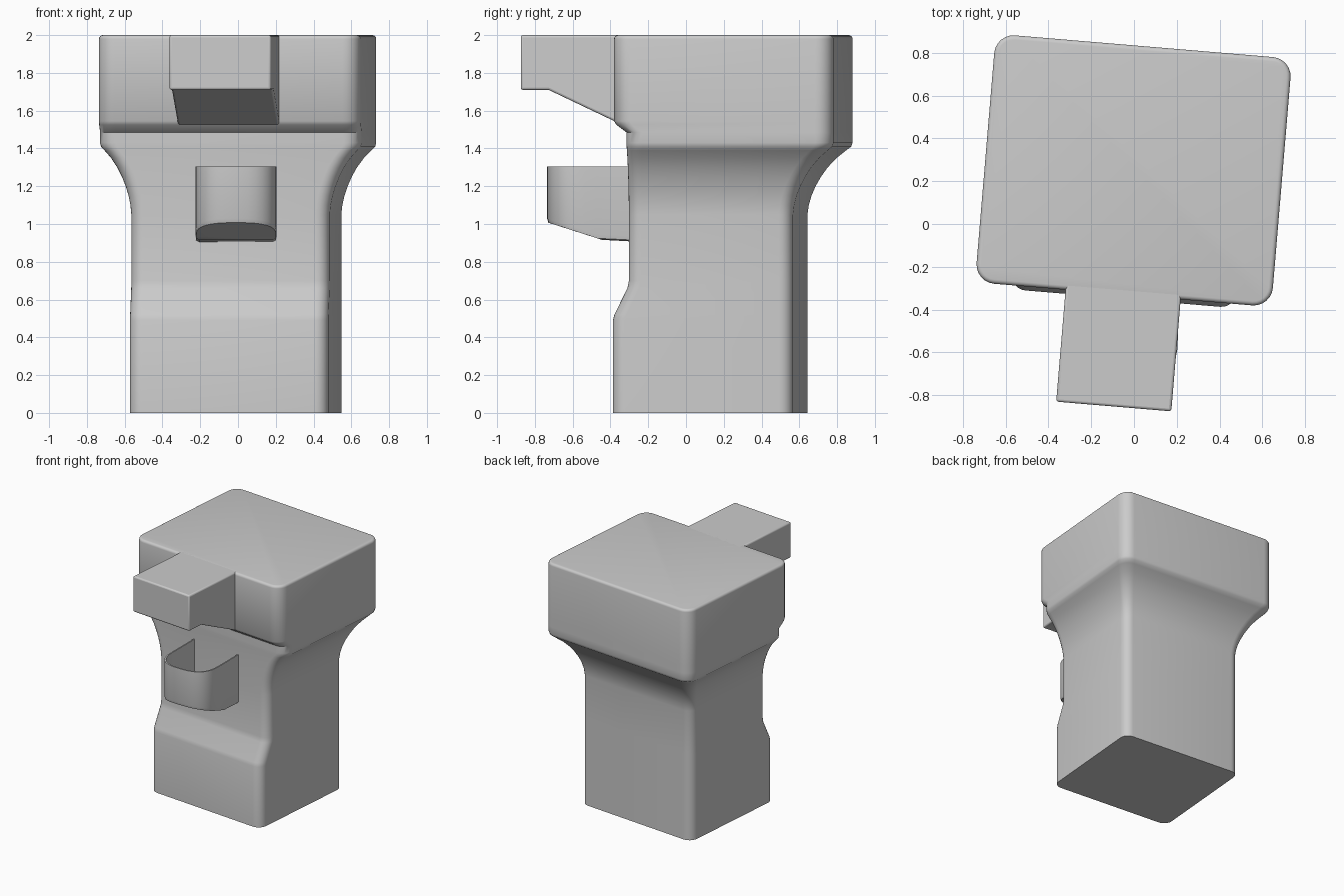
import bpy, bmesh, math
from mathutils import Matrix

if "Cube" in bpy.data.objects:
    bpy.data.objects.remove(bpy.data.objects["Cube"], do_unlink=True)

GREY = (0.6, 0.6, 0.6, 1)
mat = bpy.data.materials.new("plain grey")
mat.use_nodes = True
mat.diffuse_color = GREY
mat.node_tree.nodes["Principled BSDF"].inputs["Base Color"].default_value = GREY

TURN = Matrix.Rotation(math.radians(-4.8), 4, 'Z')
CENTRE = -0.023


def finish(name, bm, matrix, bevel=0):
    bmesh.ops.recalc_face_normals(bm, faces=bm.faces)
    mesh = bpy.data.meshes.new(name)
    bm.to_mesh(mesh)
    bm.free()
    mesh.transform(matrix)
    mesh.materials.append(mat)
    ob = bpy.data.objects.new(name, mesh)
    bpy.context.collection.objects.link(ob)
    if bevel:
        mod = ob.modifiers.new("soft edges", 'BEVEL')
        mod.width, mod.segments = bevel, 3
        mod.limit_method = 'ANGLE'
    bpy.ops.object.select_all(action='DESELECT')
    ob.select_set(True)
    bpy.context.view_layer.objects.active = ob
    bpy.ops.object.shade_smooth_by_angle(angle=math.radians(35))
    return ob


def rounded_ring(bm, z, half, front, back, r, steps=6):
    ring = []
    corners = [(half, back), (-half, back), (-half, front), (half, front)]
    for i, (x, y) in enumerate(corners):
        cx = x - math.copysign(r, x)
        cy = y - r if y == back else y + r
        for k in range(steps + 1):
            a = math.pi / 2 * (i + k / steps)
            ring.append(bm.verts.new((CENTRE + cx + r * math.cos(a), cy + r * math.sin(a), z)))
    return ring


def skin(bm, rings):
    for a, b in zip(rings, rings[1:]):
        n = len(a)
        for i in range(n):
            j = (i + 1) % n
            bm.faces.new((a[i], a[j], b[j], b[i]))


# Housing: base, recessed front, flared neck and square head
BODY, HEAD = (0.527, 0.605), (0.695, 0.832)
FOOT, RECESS, FACE = -0.352, -0.267, -0.333
levels = [  # height, flare amount, front depth
    (0, 0, FOOT), (0.49, 0, FOOT), (0.52, 0, FOOT + 0.008),
    (0.66, 0, RECESS - 0.008), (0.7, 0, RECESS), (1.05, 0, RECESS),
    (1.1, 0.03, RECESS), (1.15, 0.09, RECESS), (1.2, 0.18, RECESS),
    (1.25, 0.3, RECESS), (1.3, 0.45, RECESS), (1.35, 0.65, RECESS),
    (1.39, 0.86, RECESS), (1.41, 0.97, RECESS), (1.43, 1, RECESS),
    (1.485, 1, RECESS), (1.525, 1, FACE + 0.012), (1.545, 1, FACE), (1.98, 1, FACE)]
bm = bmesh.new()
rings = []
for z, t, front in levels:
    half, back = (a + (b - a) * t for a, b in zip(BODY, HEAD))
    rings.append(rounded_ring(bm, z, half, front, back, 0.07 + 0.02 * t))
for k in range(1, 5):  # rounded upper rim
    a = math.pi / 8 * k
    d = 0.02 * (1 - math.cos(a))
    rings.append(rounded_ring(bm, 1.98 + 0.02 * math.sin(a), HEAD[0] - d, FACE + d, HEAD[1] - d, 0.09 - d))
skin(bm, rings)
bm.faces.new(rings[0])
bm.faces.new(rings[-1])
finish("housing", bm, TURN)

# Spout: side profile pushed across the width
profile = [(-0.858, 2), (-0.858, 1.71), (-0.71, 1.71), (-0.267, 1.5), (-0.2, 1.5), (-0.2, 2)]
bm = bmesh.new()
sides = [[bm.verts.new((CENTRE + s * 0.27, y, z)) for y, z in profile] for s in (-1, 1)]
skin(bm, sides)
for side in sides:
    bm.faces.new(side)
finish("spout", bm, TURN, 0.012)


# Cup holder: U-shaped shell with a floor rising to the front
def u_outline(half, front, back, n=16):
    bend = 0.2
    pts = [(half, back), (half, front + bend + 0.06)]
    for k in range(n + 1):
        a = math.pi * k / n
        c, s = math.cos(a), math.sin(a)
        pts.append((half * math.copysign(abs(c) ** 0.75, c), front + bend - bend * abs(s) ** 0.75))
    return pts + [(-half, front + bend + 0.06), (-half, back)]


def floor_height(y):
    return 0.905 + max(0, -0.44 - y) * 0.32


def wall(bm, outline, lift, inset):
    rows = []
    for d, drop in ((inset, 0), (0.006, 0.008), (0, 0.03)):
        rows.append([bm.verts.new((x * (1 - d * 3), y + (d if y < -0.4 else 0),
                                   floor_height(y) + drop + lift)) for x, y in outline])
    rows.append([bm.verts.new((x, y, 1.305)) for x, y in outline])
    for a, b in zip(rows, rows[1:]):
        for i in range(len(a) - 1):
            bm.faces.new((a[i], a[i + 1], b[i + 1], b[i]))
    # floor strips between mirrored points
    low, n = rows[0], len(outline)
    for i in range(n // 2 - 1):
        bm.faces.new((low[i], low[i + 1], low[n - 2 - i], low[n - 1 - i]))
    if n % 2:
        m = n // 2
        bm.faces.new((low[m - 1], low[m], low[m + 1]))
    return rows


bm = bmesh.new()
outer = wall(bm, u_outline(0.215, -0.735, -0.24), 0, 0.03)
inner = wall(bm, u_outline(0.205, -0.725, -0.24), 0.01, 0.03)
for i in range(len(outer[-1]) - 1):  # thin rim
    bm.faces.new((outer[-1][i], outer[-1][i + 1], inner[-1][i + 1], inner[-1][i]))
finish("cup_holder", bm, Matrix.Translation((-0.01, 0, 0)))
